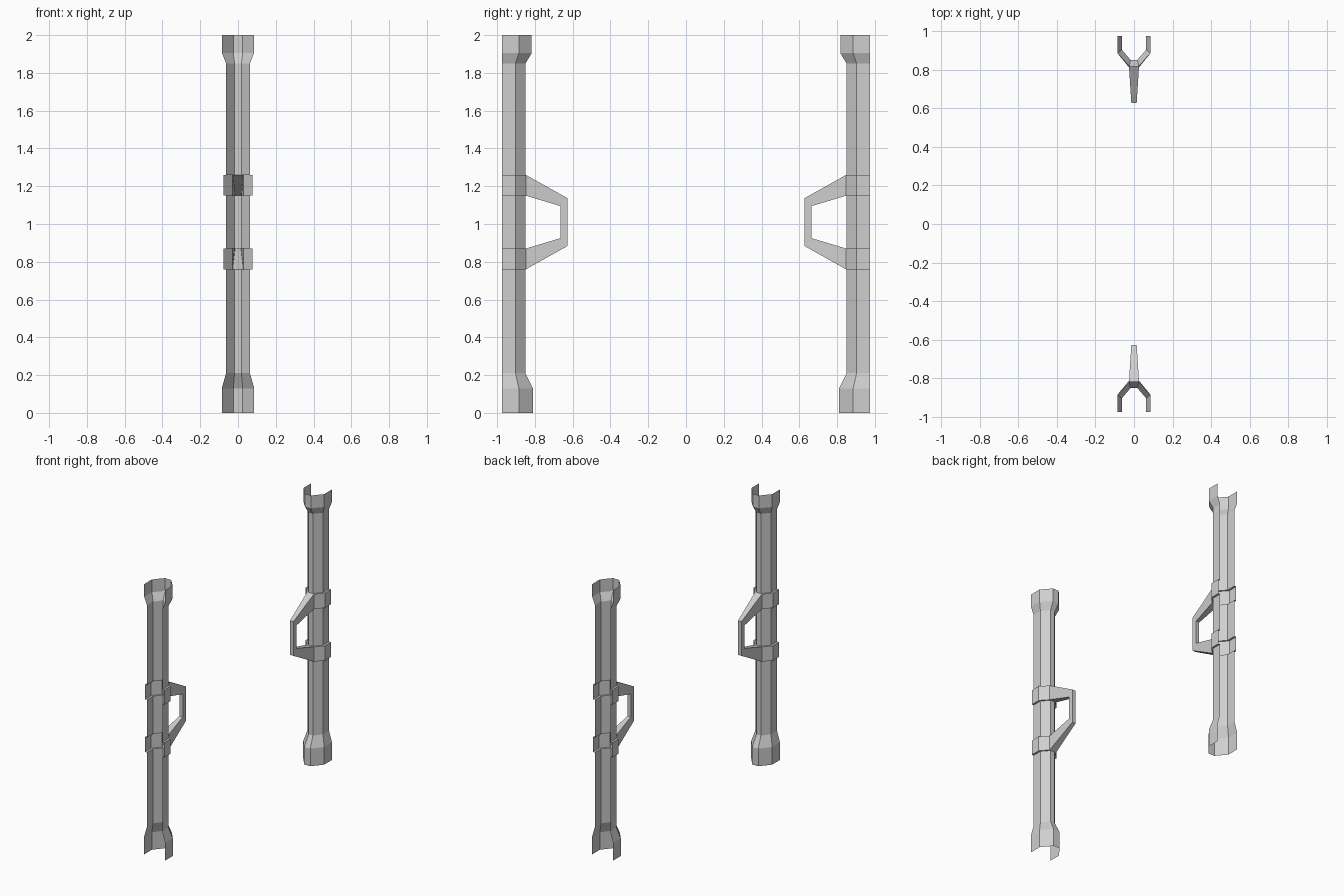
import bpy
import bmesh

cube = bpy.data.objects.get("Cube")
if cube:
    bpy.data.objects.remove(cube, do_unlink=True)

grey = bpy.data.materials.new("light_grey")
grey.use_nodes = True
COLOUR = (0.62, 0.62, 0.62, 1)
grey.diffuse_color = COLOUR
grey.node_tree.nodes["Principled BSDF"].inputs["Base Color"].default_value = COLOUR

OPEN_Y = -0.975  # open edge of the half pipe


def section(half_width, corner_y, flat_half, flat_y):
    """Half-octagon outline, from one open edge to the other."""
    side = [(half_width, OPEN_Y), (half_width, corner_y), (flat_half, flat_y)]
    return [(-x, y) for x, y in side] + side[::-1]


PIPE = section(0.063, -0.903, 0.018, -0.85)
CLAMP = section(0.078, -0.903, 0.028, -0.848)
BASE = section(0.086, -0.885, 0.025, -0.81)
TOP = section(0.085, -0.885, 0.025, -0.817)
CLAMPS = [(0.76, 0.87), (1.15, 1.26)]


def skin(name, loops, mirror, closed=False, skip=lambda ring, side: False):
    """Join matching loops of points with quads; mirror puts it at the back."""
    sign = -1 if mirror else 1
    bm = bmesh.new()
    rings = [[bm.verts.new((x, y * sign, z)) for x, y, z in loop] for loop in loops]
    count = len(rings[0])
    for i, (a, b) in enumerate(zip(rings, rings[1:])):
        for j in range(count if closed else count - 1):
            k = (j + 1) % count
            if not skip(i, j):
                bm.faces.new((a[j], a[k], b[k], b[j]))
    if closed == mirror:
        bmesh.ops.reverse_faces(bm, faces=bm.faces[:])
    if closed and not mirror:
        bmesh.ops.reverse_faces(bm, faces=bm.faces[:])
    bm.normal_update()
    mesh = bpy.data.meshes.new(name)
    bm.to_mesh(mesh)
    bm.free()
    mesh.materials.append(grey)
    obj = bpy.data.objects.new(name, mesh)
    bpy.context.collection.objects.link(obj)


# Half pipe from bottom flare to top flare, stepping out at each clamp
levels = [(BASE, 0), (BASE, 0.13), (PIPE, 0.21)]
clamp_rings = []
for low, high in CLAMPS:
    clamp_rings.append(len(levels) + 1)
    levels += [(PIPE, low), (CLAMP, low), (CLAMP, high), (PIPE, high)]
levels += [(PIPE, 1.85), (TOP, 1.905), (TOP, 2)]
pipe_loops = [[(x, y, z) for x, y in outline] for outline, z in levels]


# Hollow handle: mouth at each clamp and a mitred knee between
def handle_loop(half, outer_y, outer_z, inner_y, inner_z):
    return [(-half, outer_y, outer_z), (half, outer_y, outer_z),
            (half, inner_y, inner_z), (-half, inner_y, inner_z)]


handle_loops = [
    handle_loop(0.028, -0.848, 1.26, -0.848, 1.15),
    handle_loop(0.014, -0.628, 1.137, -0.665, 1.095),
    handle_loop(0.014, -0.628, 0.883, -0.665, 0.925),
    handle_loop(0.028, -0.848, 0.76, -0.848, 0.87),
]

for place, mirror in (("front", False), ("back", True)):
    # The flat middle of each clamp is left open into the handle
    skin(place + "_half_pipe", pipe_loops, mirror,
         skip=lambda ring, side: ring in clamp_rings and side == 2)
    skin(place + "_handle", handle_loops, mirror, closed=True)
